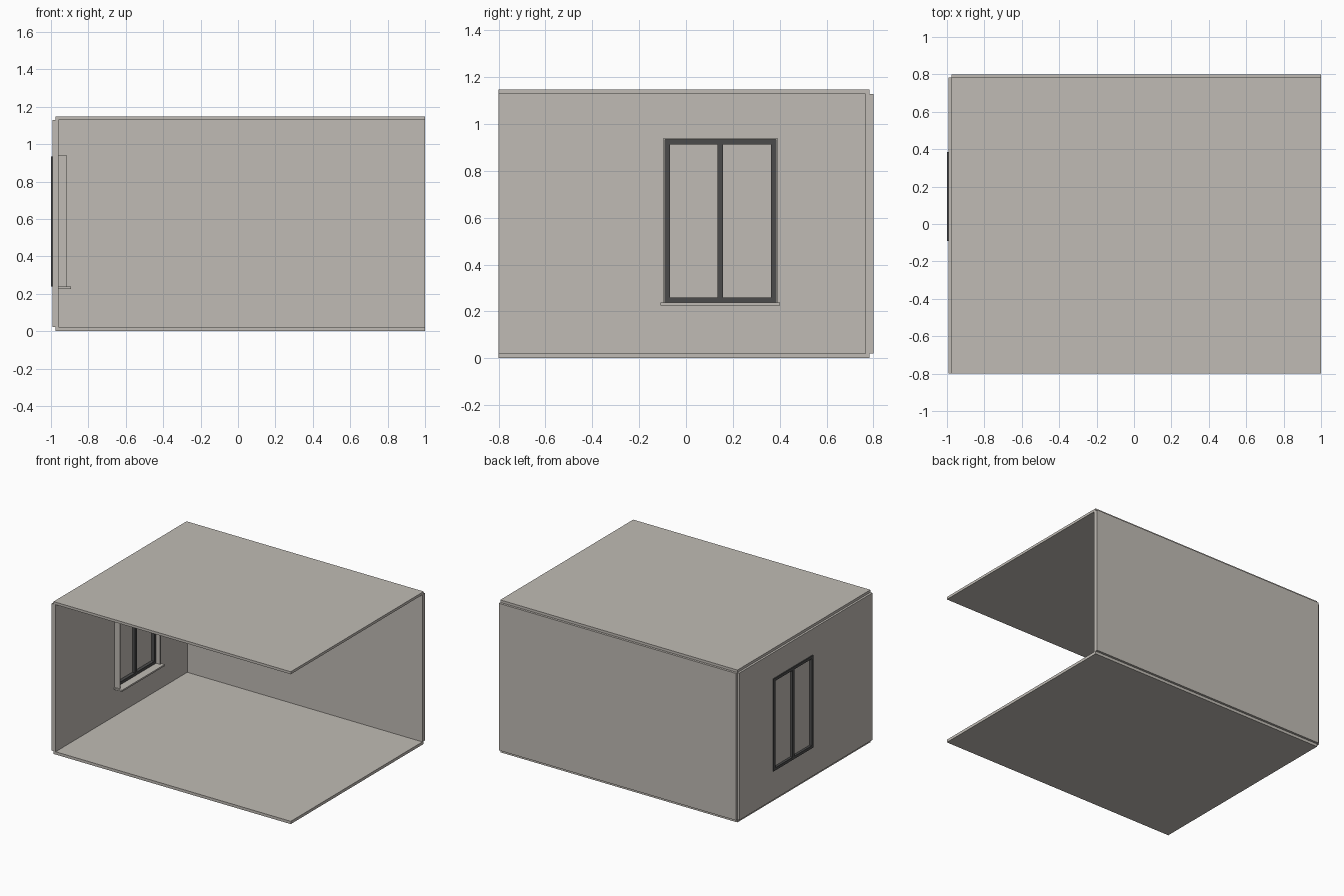
import bpy
import bmesh

if "Cube" in bpy.data.objects:
    bpy.data.objects.remove(bpy.data.objects["Cube"], do_unlink=True)


def material(name, rgb):
    mat = bpy.data.materials.new(name)
    mat.use_nodes = True
    colour = (*rgb, 1)
    mat.diffuse_color = colour
    mat.node_tree.nodes["Principled BSDF"].inputs["Base Color"].default_value = colour
    return mat


plaster = material("warm grey plaster", (0.53, 0.50, 0.46))
charcoal = material("charcoal frame", (0.07, 0.07, 0.07))


def add_box(bm, xs, ys, zs):
    """Axis-aligned box from three (low, high) ranges."""
    verts = bmesh.ops.create_cube(bm, size=1)["verts"]
    for v in verts:
        for axis, (low, high) in enumerate((xs, ys, zs)):
            v.co[axis] = high if v.co[axis] > 0 else low


def part(name, mat, *boxes):
    bm = bmesh.new()
    for box in boxes:
        add_box(bm, *box)
    mesh = bpy.data.meshes.new(name)
    bm.to_mesh(mesh)
    bm.free()
    mesh.materials.append(mat)
    obj = bpy.data.objects.new(name, mesh)
    bpy.context.collection.objects.link(obj)
    return obj


def ring(xs, outer, inner):
    """Four boxes in the YZ plane between an outer and an inner rectangle."""
    (oy0, oy1), (oz0, oz1) = outer
    (iy0, iy1), (iz0, iz1) = inner
    return [(xs, (oy0, iy0), (oz0, oz1)), (xs, (iy1, oy1), (oz0, oz1)),
            (xs, (iy0, iy1), (oz0, iz0)), (xs, (iy0, iy1), (iz1, oz1))]


# Room shell: the slabs and walls step back at the shared edges
floor_top, roof_under, height = 0.021, 1.129, 1.148
slab_x, slab_y = (-0.977, 1.0), (-0.8, 0.783)
part("floor", plaster, (slab_x, slab_y, (0, floor_top)))
part("ceiling", plaster, (slab_x, slab_y, (roof_under, height)))
wall_z = (floor_top, roof_under)
part("back_wall", plaster, (slab_x, (0.767, 0.8), wall_z))

# Window wall with an opening
opening = ((-0.09, 0.384), (0.238, 0.934))
part("window_wall", plaster, *ring((-0.993, -0.96), (slab_y, wall_z), opening))

# Window frame with central mullion
bar = 0.021
inner = tuple((low + bar, high - bar) for low, high in opening)
frame_x = (-1.0, -0.952)
middle = sum(opening[0]) / 2
part("window_frame", charcoal, *ring(frame_x, opening, inner),
     (frame_x, (middle - 0.012, middle + 0.012), inner[1]))

# Opaque panes recessed in the frame
part("window_panes", plaster, ((-0.982, -0.976), *inner))

# Interior surround and sill
lip = 0.007
(y0, y1), (z0, z1) = opening
trim_x = (-0.965, -0.917)
part("window_surround", plaster,
     (trim_x, (y0 - lip, y0), (z0, z1 + lip)),
     (trim_x, (y1, y1 + lip), (z0, z1 + lip)),
     (trim_x, (y0, y1), (z1, z1 + lip)))
part("window_sill", plaster, ((-0.965, -0.892), (y0 - 0.018, y1 + 0.018), (0.226, z0)))
